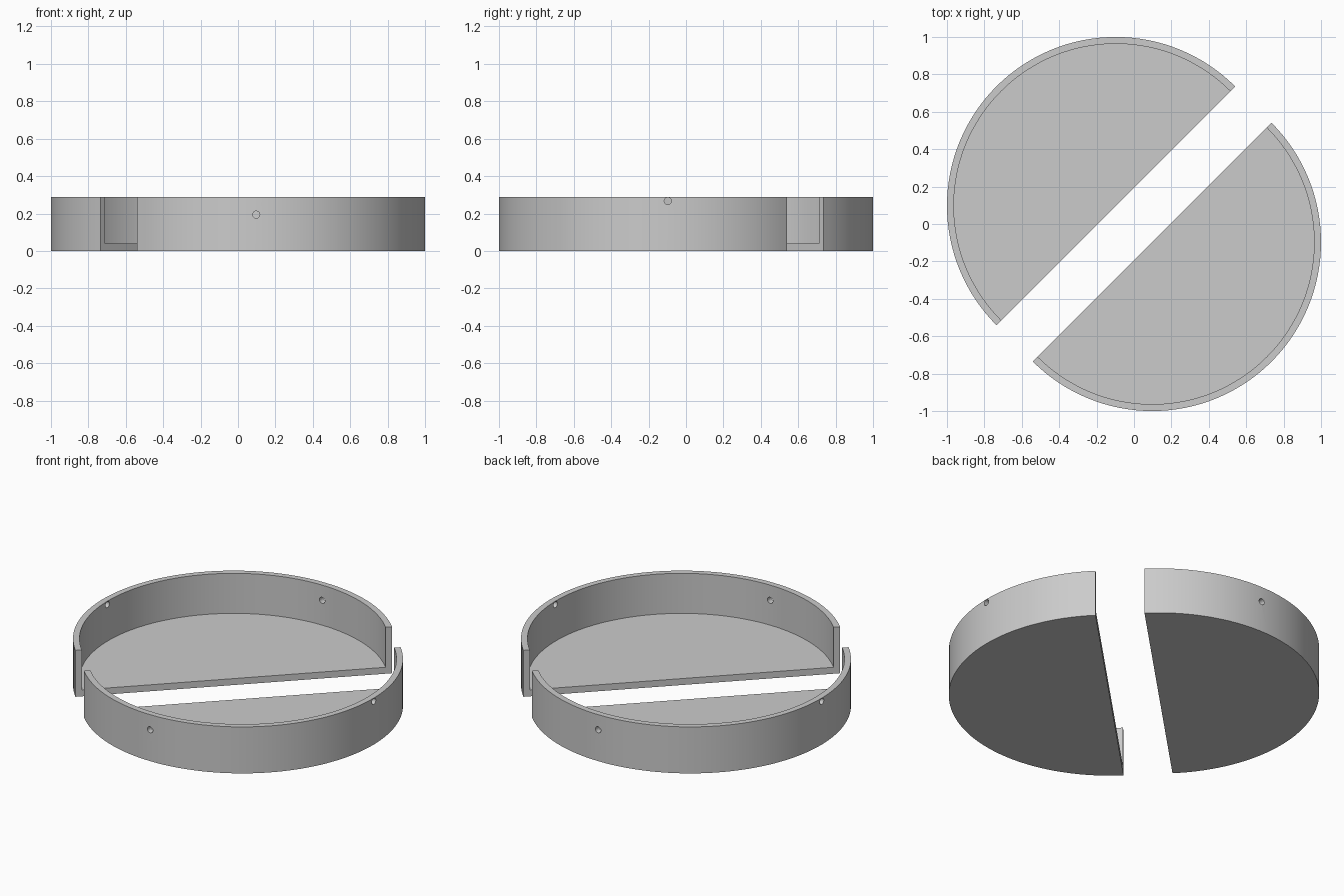
import bpy, bmesh
from math import pi, cos, sin, radians
from mathutils import Vector

cube = bpy.data.objects.get("Cube")
if cube:
    bpy.data.objects.remove(cube, do_unlink=True)

OUTER, INNER = 0.9025, 0.866
HEIGHT, FLOOR = 0.288, 0.04
SHIFT = 0.0975
SEGMENTS = 64

grey = bpy.data.materials.new("plain grey")
grey.use_nodes = True
colour = (0.6, 0.6, 0.6, 1)
grey.diffuse_color = colour
grey.node_tree.nodes["Principled BSDF"].inputs["Base Color"].default_value = colour


def drill(tray, centre, angle, z):
    """Cut a small radial hole through the rim wall."""
    mid = (OUTER + INNER) / 2
    spot = centre + Vector((mid * cos(angle), mid * sin(angle), z))
    bpy.ops.mesh.primitive_cylinder_add(vertices=24, radius=0.019, depth=0.12,
                                        location=spot, rotation=(0, pi / 2, angle))
    cutter = bpy.context.object
    cutter.name = "hole_cutter"
    cutter.hide_render = True
    mod = tray.modifiers.new("hole", 'BOOLEAN')
    mod.operation = 'DIFFERENCE'
    mod.solver = 'EXACT'
    mod.object = cutter
    bpy.ops.object.select_all(action='DESELECT')
    tray.select_set(True)
    bpy.context.view_layer.objects.active = tray
    bpy.ops.object.modifier_apply(modifier=mod.name)
    bpy.data.objects.remove(cutter, do_unlink=True)


def half_tray(name, facing):
    """Half-round tray: floor and rim wall, open along the straight cut."""
    centre = Vector((cos(facing), sin(facing), 0)) * SHIFT * 2 ** 0.5
    start = facing - pi / 2
    profile = [(0, 0), (OUTER, 0), (OUTER, HEIGHT),
               (INNER, HEIGHT), (INNER, FLOOR), (0, FLOOR)]
    bm = bmesh.new()
    verts = [bm.verts.new(centre + Vector((r * cos(start), r * sin(start), z)))
             for r, z in profile]
    edges = [bm.edges.new(pair) for pair in zip(verts, verts[1:])]
    bmesh.ops.spin(bm, geom=verts + edges, cent=centre, axis=(0, 0, 1),
                   angle=pi, steps=SEGMENTS)
    bmesh.ops.remove_doubles(bm, verts=bm.verts[:], dist=0.0001)
    # Close the straight cut with one flat face
    bmesh.ops.holes_fill(bm, edges=[e for e in bm.edges if e.is_boundary], sides=0)
    bmesh.ops.recalc_face_normals(bm, faces=bm.faces[:])
    mesh = bpy.data.meshes.new(name)
    bm.to_mesh(mesh)
    bm.free()
    mesh.materials.append(grey)
    tray = bpy.data.objects.new(name, mesh)
    bpy.context.collection.objects.link(tray)

    # One hole mid-wall and one just under the rim
    drill(tray, centre, facing - pi / 4, 0.194)
    drill(tray, centre, facing + pi / 4, 0.267)
    bpy.ops.object.shade_smooth_by_angle(angle=radians(30))


half_tray("front_half_tray", -pi / 4)
half_tray("back_half_tray", 3 * pi / 4)
